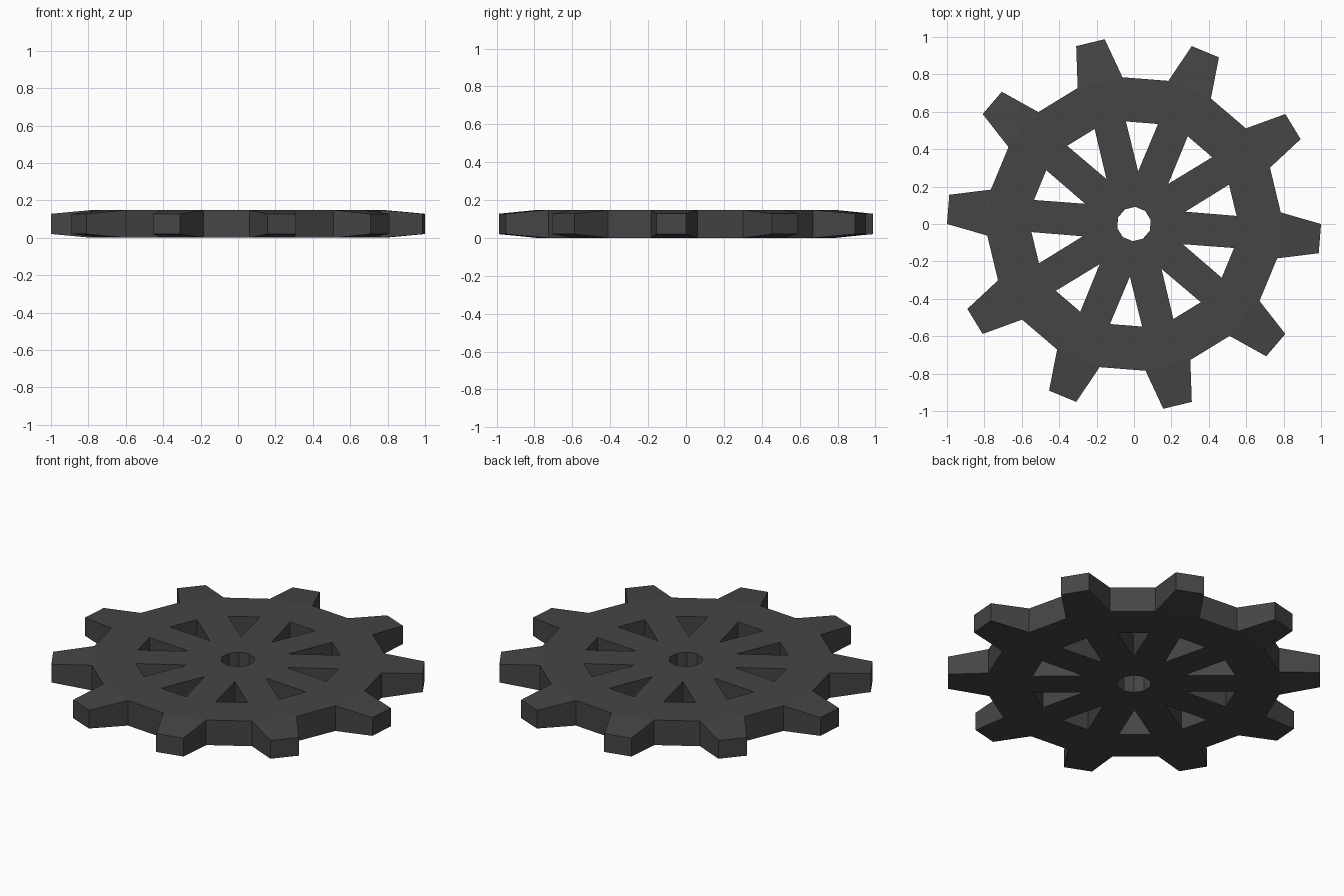
import bpy, bmesh
from math import sin, cos, radians

if "Cube" in bpy.data.objects:
    bpy.data.objects.remove(bpy.data.objects["Cube"])

N = 10                      # teeth, spokes and openings
STEP = 360 / N
START = 13.5                # centre angle of the first gap between teeth
H, INSET = 0.148, 0.02      # thickness, taper of the tooth tips

bm = bmesh.new()


def ring(radius, offset, inset=0.0):
    """N (bottom, top) vertex pairs around the axis."""
    out = []
    for k in range(N):
        a = radians(START + k * STEP + offset)
        x, y = radius * cos(a), radius * sin(a)
        out.append((bm.verts.new((x, y, inset)), bm.verts.new((x, y, H - inset))))
    return out


def plate(*pairs):
    """Matching top and bottom face."""
    bm.faces.new([p[1] for p in pairs])
    bm.faces.new([p[0] for p in reversed(pairs)])


def wall(p, q):
    bm.faces.new((p[0], q[0], q[1], p[1]))


bore = ring(0.092, 0)
apex = ring(0.282, 0)
mid_a, mid_b = ring(0.55, -9), ring(0.55, 9)
root_a, root_b = ring(0.787, -9), ring(0.787, 9)
tip_a, tip_b = ring(1.0, 13.5, INSET), ring(1.0, 22.5, INSET)

for k in range(N):
    n = (k + 1) % N
    # hub and spoke
    plate(bore[k], apex[k], apex[n], bore[n])
    plate(apex[k], mid_b[k], mid_a[n], apex[n])
    # rim
    plate(mid_a[k], root_a[k], root_b[k], mid_b[k])
    plate(mid_b[k], root_b[k], root_a[n], mid_a[n])
    # tooth
    plate(root_b[k], tip_a[k], tip_b[k], root_a[n])
    wall(root_a[k], root_b[k])
    wall(root_b[k], tip_a[k])
    wall(tip_a[k], tip_b[k])
    wall(tip_b[k], root_a[n])
    # bore and triangular opening
    wall(bore[n], bore[k])
    wall(mid_b[k], mid_a[k])
    wall(mid_a[k], apex[k])
    wall(apex[k], mid_b[k])

bmesh.ops.recalc_face_normals(bm, faces=bm.faces[:])
mesh = bpy.data.meshes.new("gear_wheel")
bm.to_mesh(mesh)
bm.free()
gear = bpy.data.objects.new("gear_wheel", mesh)
bpy.context.collection.objects.link(gear)

mat = bpy.data.materials.new("dark_grey")
mat.diffuse_color = (0.06, 0.06, 0.06, 1)
mat.use_nodes = True
mat.node_tree.nodes["Principled BSDF"].inputs["Base Color"].default_value = mat.diffuse_color
mesh.materials.append(mat)
